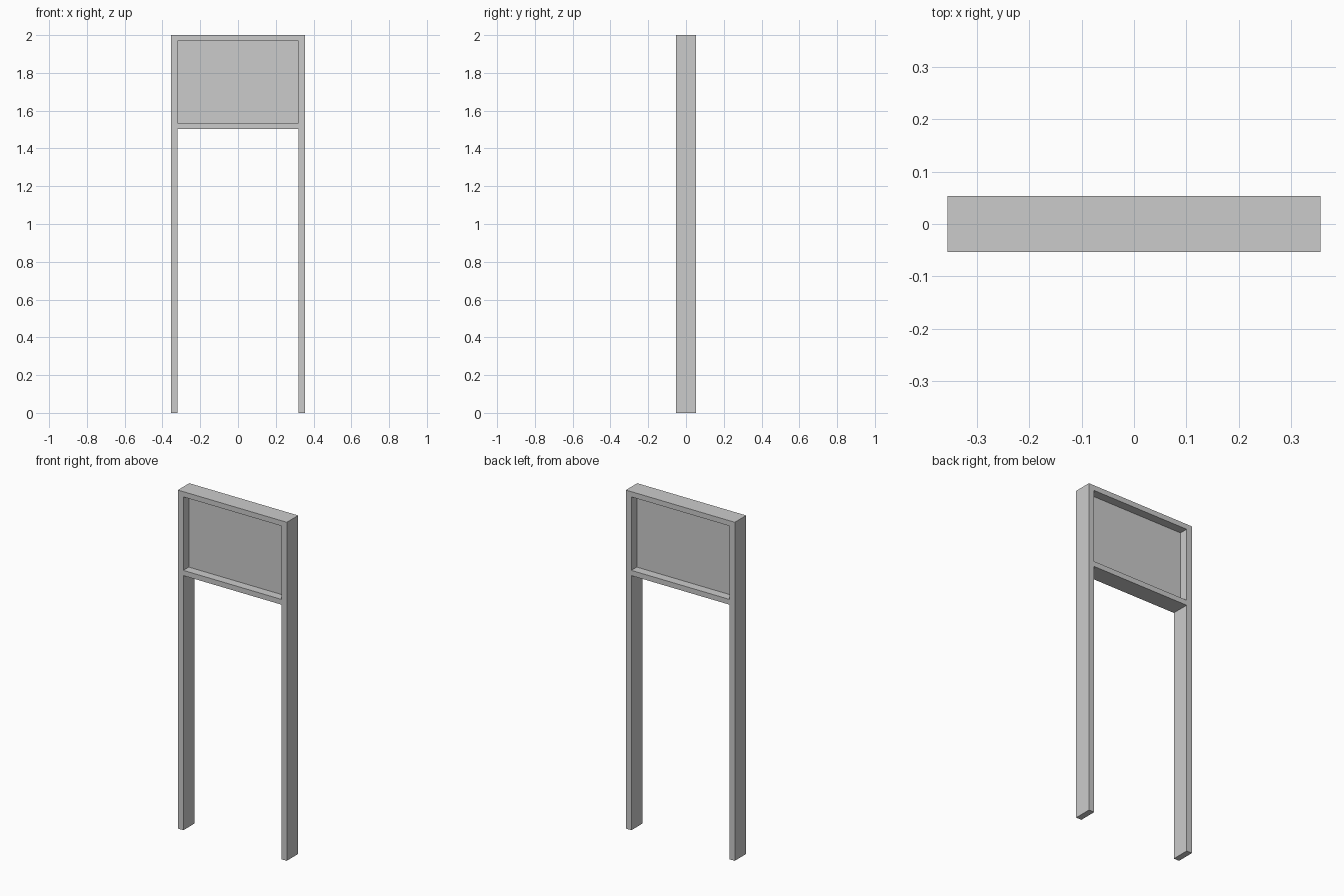
import bpy
import bmesh
from mathutils import Matrix

cube = bpy.data.objects.get("Cube")
if cube:
    bpy.data.objects.remove(cube, do_unlink=True)

HALF_W, INNER_W, HALF_D = 0.356, 0.32, 0.053
TOP, PANEL_TOP, PANEL_BOTTOM, RAIL_BOTTOM = 2.0, 1.969, 1.535, 1.504

grey = bpy.data.materials.new("plain_grey")
grey.use_nodes = True
colour = (0.6, 0.6, 0.6, 1)
grey.diffuse_color = colour
grey.node_tree.nodes["Principled BSDF"].inputs["Base Color"].default_value = colour


def box(name, x0, x1, half_d, z0, z1):
    """Flat-faced box spanning the given limits, centred in depth."""
    bm = bmesh.new()
    place = Matrix.Translation(((x0 + x1) / 2, 0, (z0 + z1) / 2))
    size = Matrix.Diagonal((x1 - x0, 2 * half_d, z1 - z0, 1))
    bmesh.ops.create_cube(bm, size=1, matrix=place @ size)
    mesh = bpy.data.meshes.new(name)
    bm.to_mesh(mesh)
    bm.free()
    mesh.materials.append(grey)
    obj = bpy.data.objects.new(name, mesh)
    bpy.context.collection.objects.link(obj)
    return obj


# Full-height posts
box("left_post", INNER_W, HALF_W, HALF_D, 0, TOP)
box("right_post", -HALF_W, -INNER_W, HALF_D, 0, TOP)

# Rails between the posts
box("top_rail", -INNER_W, INNER_W, HALF_D, PANEL_TOP, TOP)
box("bottom_rail", -INNER_W, INNER_W, HALF_D, RAIL_BOTTOM, PANEL_BOTTOM)

# Thin board recessed equally from both sides
box("sign_panel", -INNER_W, INNER_W, 0.002, PANEL_BOTTOM, PANEL_TOP)
